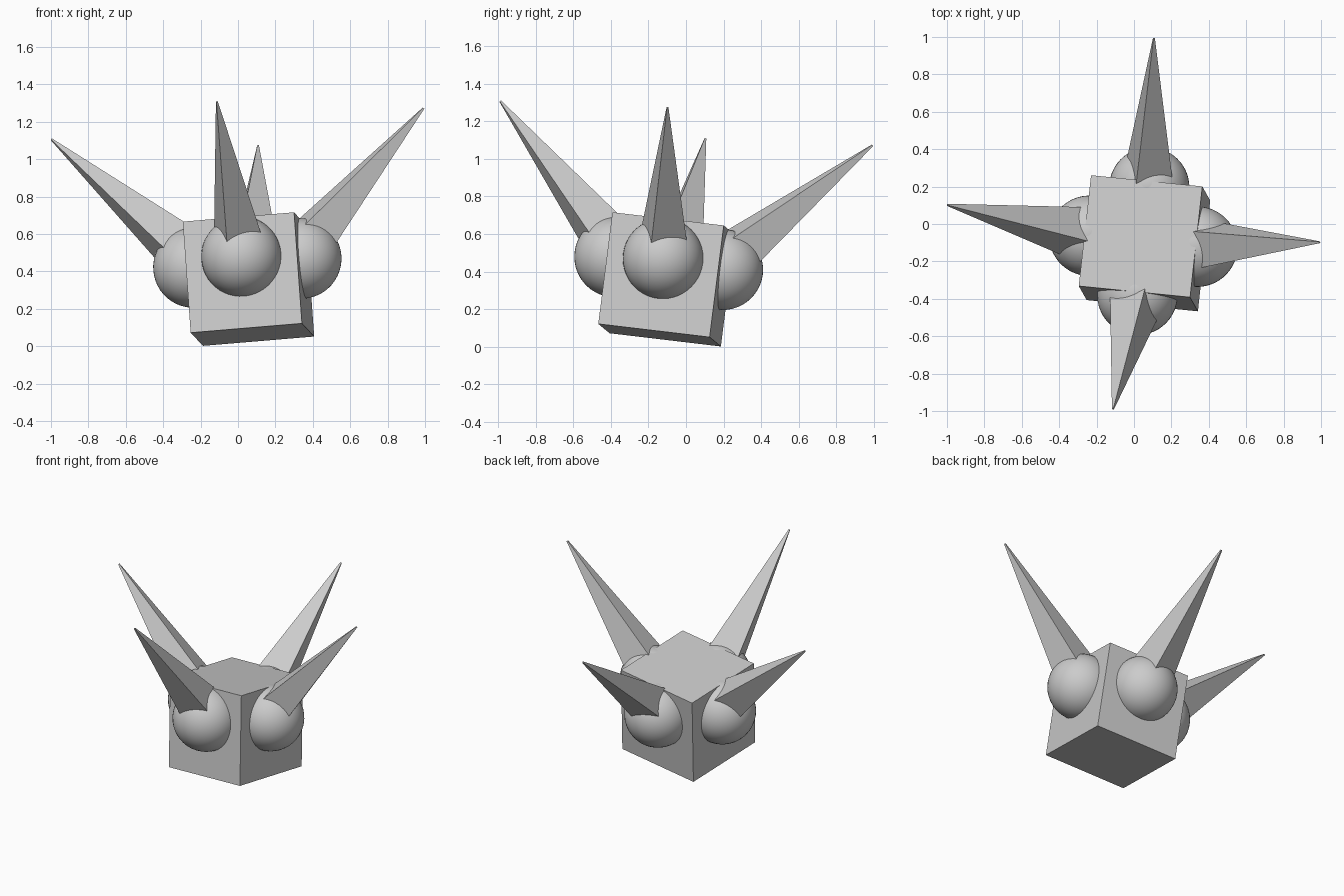
import bpy, bmesh, math
from mathutils import Matrix, Vector

if "Cube" in bpy.data.objects:
    bpy.data.objects.remove(bpy.data.objects["Cube"])

gray = bpy.data.materials.new("light gray")
gray.diffuse_color = (0.6, 0.6, 0.6, 1)
gray.use_nodes = True
gray.node_tree.nodes["Principled BSDF"].inputs["Base Color"].default_value = gray.diffuse_color

# Tilted frame shared by the whole model (body centre and axes)
ux = Vector((0.992, -0.10, 0.083)).normalized()
uz = Vector((-0.067, 0.125, 0.99))
uz = (uz - ux * uz.dot(ux)).normalized()
uy = uz.cross(ux)
FRAME = Matrix.Translation((0.056, -0.103, 0.359)) @ \
    Matrix((ux, uy, uz)).transposed().to_4x4()


def finish(name, bm, matrix, smooth=False):
    mesh = bpy.data.meshes.new(name)
    for f in bm.faces:
        f.smooth = smooth
    bm.to_mesh(mesh)
    bm.free()
    mesh.materials.append(gray)
    obj = bpy.data.objects.new(name, mesh)
    obj.matrix_world = FRAME @ matrix
    bpy.context.collection.objects.link(obj)


# Cube body
bm = bmesh.new()
bmesh.ops.create_cube(bm, size=0.6)
finish("body", bm, Matrix())

# One ball and one leaning four-sided spike on each side of the body
for i, side in enumerate(("front", "right", "back", "left")):
    turn = Matrix.Rotation(i * math.pi / 2, 4, 'Z')

    bm = bmesh.new()
    bmesh.ops.create_uvsphere(bm, u_segments=48, v_segments=24, radius=0.215)
    finish(side + "_ball", bm, turn @ Matrix.Translation((0, -0.291, 0.087)), True)

    bm = bmesh.new()
    bmesh.ops.create_cone(bm, cap_ends=True, segments=4,
                          radius1=0.158, radius2=0.006, depth=1.0)
    lean = Matrix.Rotation(math.radians(45), 4, 'X') @ \
        Matrix.Rotation(math.radians(-22.5), 4, 'Z')
    finish(side + "_spike", bm, turn @ Matrix.Translation((0, -0.65, 0.486)) @ lean)
